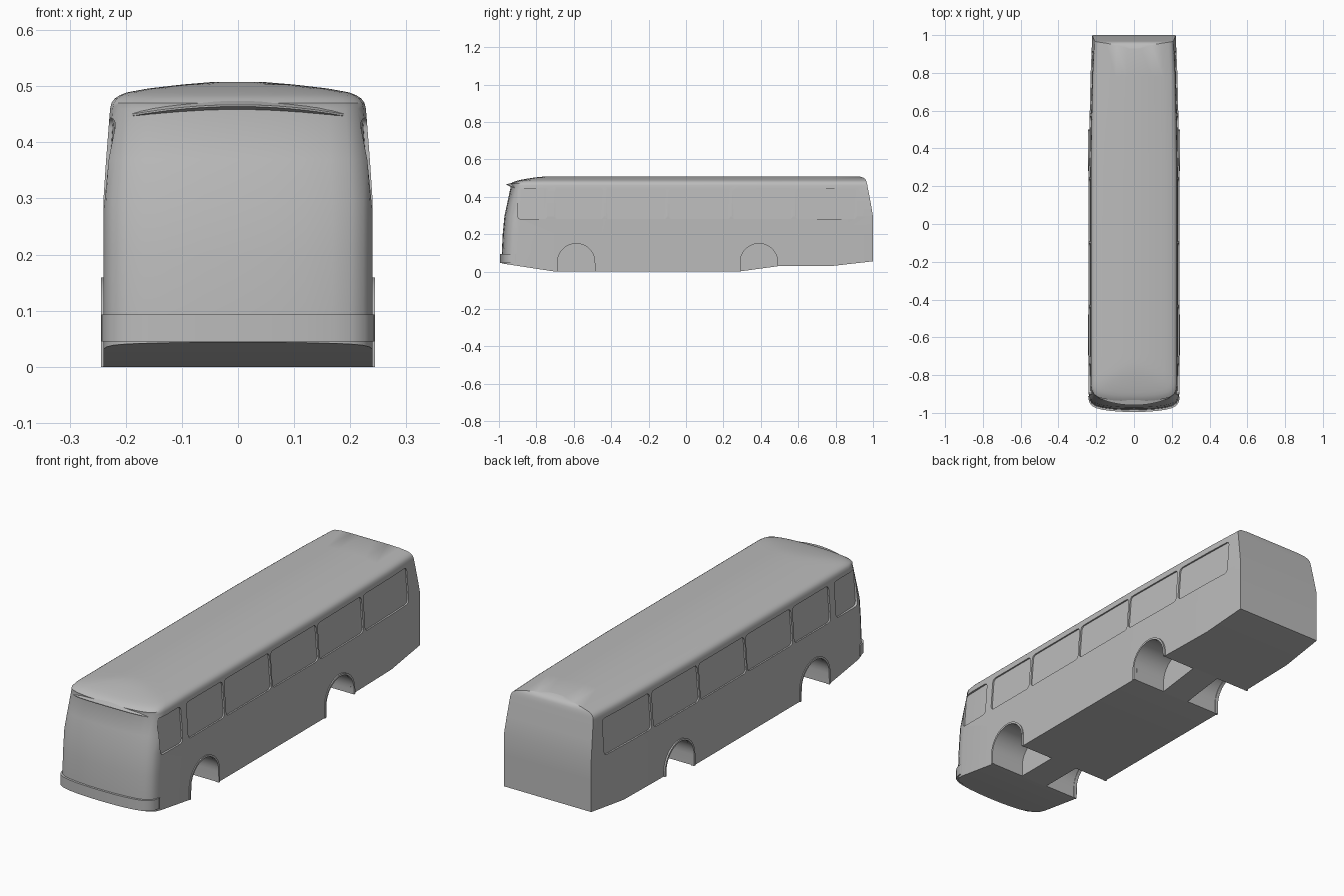
import bpy, bmesh, math
from mathutils import Vector

cube = bpy.data.objects.get("Cube")
if cube:
    bpy.data.objects.remove(cube, do_unlink=True)

grey = bpy.data.materials.new("body_grey")
grey.use_nodes = True
grey.diffuse_color = (0.5, 0.5, 0.5, 1)
grey.node_tree.nodes["Principled BSDF"].inputs["Base Color"].default_value = (0.5, 0.5, 0.5, 1)


def interp(table, t):
    """Piecewise linear lookup in a list of (key, value) pairs."""
    if t <= table[0][0]:
        return table[0][1]
    for (a, va), (b, vb) in zip(table, table[1:]):
        if t <= b:
            return va + (vb - va) * (t - a) / (b - a)
    return table[-1][1]


def finish(name, bm):
    bmesh.ops.recalc_face_normals(bm, faces=bm.faces)
    mesh = bpy.data.meshes.new(name)
    bm.to_mesh(mesh)
    bm.free()
    obj = bpy.data.objects.new(name, mesh)
    bpy.context.collection.objects.link(obj)
    mesh.materials.append(grey)
    return obj


def select(obj):
    bpy.ops.object.select_all(action='DESELECT')
    obj.select_set(True)
    bpy.context.view_layer.objects.active = obj


def smooth(obj):
    select(obj)
    bpy.ops.object.shade_smooth_by_angle(angle=math.radians(32))


def prism(name, low, high):
    """Solid between two matching loops of 3D points."""
    bm = bmesh.new()
    a = [bm.verts.new(p) for p in low]
    b = [bm.verts.new(p) for p in high]
    n = len(a)
    bm.faces.new(a)
    bm.faces.new(b)
    for i in range(n):
        j = (i + 1) % n
        bm.faces.new((a[i], a[j], b[j], b[i]))
    bmesh.ops.triangulate(bm, faces=[f for f in bm.faces if len(f.verts) > 4])
    return finish(name, bm)


# Body shape: each layer is height, half width, front y, back y
LAYERS = [(0.0, .24, -.985, 1), (.1, .24, -.985, 1), (.2, .24, -.98, 1),
          (.295, .24, -.971, 1), (.37, .235, -.955, .987), (.46, .228, -.936, .97),
          (.47, .2255, -.938, .968), (.478, .22, -.926, .966), (.484, .211, -.91, .964),
          (.489, .198, -.892, .962), (.496, .16, -.855, .957), (.503, .1, -.81, .947),
          (.508, .04, -.76, .93)]
NOSE = [(0, 0), (.25, .001), (.5, .005), (.7, .012), (.84, .021), (.93, .035),
        (.98, .055), (1, .085)]
SIDE_Y = [-.7, -.45, 0, .28, .5, .78]
TAPER = [(-.92, .96), (-.89, .98), (-.85, 1), (.28, 1), (.5, .985), (.78, .96), (1, .92)]
BOTTOM = [(-1, .046), (-.7, 0), (.28, 0), (.5, .03), (.78, .03), (1, .055)]
WIDTH = [(z, w) for z, w, f, b in LAYERS]
FACE = [(z, f) for z, w, f, b in LAYERS]


def half_outline(w, front, back):
    pts = [(w * x, front + dy) for x, dy in NOSE]
    for y in SIDE_Y:
        y = max(y, front + .1)
        pts.append((w * interp(TAPER, y), y))
    rear = w * TAPER[-1][1]
    return pts + [(rear, back), (rear / 2, back), (0, back)]


def build_body():
    bm = bmesh.new()
    rings = []
    for k, (z, w, front, back) in enumerate(LAYERS):
        half = half_outline(w, front, back)
        loop = half + [(-x, y) for x, y in half[-2:0:-1]]
        rings.append([bm.verts.new((x, y, z if k else interp(BOTTOM, y))) for x, y in loop])
    n = len(rings[0])
    for lo, hi in zip(rings, rings[1:]):
        for i in range(n):
            j = (i + 1) % n
            bm.faces.new((lo[i], lo[j], hi[j], hi[i]))
    # Floor and roof cap, filled across from side to side
    for ring in (rings[0], rings[-1]):
        for i in range(n // 2):
            quad = [ring[i], ring[i + 1], ring[n - i - 1], ring[(n - i) % n]]
            bm.faces.new(list(dict.fromkeys(quad)))
    return finish("bus_body", bm)


def arch(cy, r, foot_front, foot_back, steps=20):
    """Wheel arch outline in y and z."""
    pts = [(cy - r, foot_front)]
    for i in range(steps + 1):
        a = math.pi * i / steps
        pts.append((cy - r * math.cos(a), .05 + r * math.sin(a)))
    return pts + [(cy + r, foot_back)]


def rounded_window(y0, y1, z0, z1, r=.018):
    pts = []
    corners = [(y1 - r, z1 - r), (y0 + r, z1 - r), (y0 + r, z0 + r), (y1 - r, z0 + r)]
    for q, (cy, cz) in enumerate(corners):
        for i in range(5):
            a = math.pi / 2 * (q + i / 4)
            pts.append((cy + r * math.cos(a), cz + r * math.sin(a)))
    return pts


body = build_body()
cutters = []
WHEELS = {"front": -.587, "rear": .39}
WINDOWS = [(-.9, -.742), (-.702, -.44), (-.428, -.102), (-.093, .237), (.247, .57), (.584, .912)]

for side, s in (("left", 1), ("right", -1)):
    # Wheel wells and the thin lips around them
    for end, cy in WHEELS.items():
        cut = arch(cy, .102, -.1, -.1)
        cutters.append(prism("well_cutter", [(s * .07, y, z) for y, z in cut],
                             [(s * .3, y, z) for y, z in cut]))
        feet = [interp(BOTTOM, cy - .109), interp(BOTTOM, cy + .109)]
        lip = arch(cy, .109, *feet) + arch(cy, .1, *feet)[::-1]
        smooth(prism(f"{end}_{side}_wheel_lip", [(s * .228, y, z) for y, z in lip],
                     [(s * .244, y, z) for y, z in lip]))
    # Recessed side windows that follow the lean of the wall
    for y0, y1 in WINDOWS:
        loop = rounded_window(y0, y1, .28, .443)
        inner = [(s * (interp(WIDTH, z) * interp(TAPER, y) - .007), y, z) for y, z in loop]
        cutters.append(prism("window_cutter", inner, [(s * .3, y, z) for y, z in loop]))

for cutter in cutters:
    cutter.hide_render = True
    mod = body.modifiers.new("cut", 'BOOLEAN')
    mod.operation = 'DIFFERENCE'
    mod.solver = 'EXACT'
    mod.object = cutter
    select(body)
    bpy.ops.object.modifier_apply(modifier=mod.name)
    bpy.data.objects.remove(cutter, do_unlink=True)
smooth(body)

# Front bumper wrapping round the corners
outer = [(.243 * x, -.995 + dy) for x, dy in NOSE] + [(.243, -.92 + .005)]
outer = [(-x, y) for x, y in outer[:0:-1]] + outer
inner = [(x * .93, y + .03 * (abs(x) < .23)) for x, y in outer]
band = outer + inner[::-1]
smooth(prism("front_bumper", [(x, y, .045) for x, y in band], [(x, y, .093) for x, y in band]))

# Thin crescent visor above the front face
bm = bmesh.new()
rows = []
for i in range(17):
    t = i / 8 - 1
    x, z = .19 * t, .464 - .017 * t * t
    face = interp(FACE, .455) + interp(NOSE, abs(x) / .228)
    tip = .02 * (1 - t * t) + .002
    rows.append([bm.verts.new(p) for p in ((x, face + .02, z + .014), (x, face - tip, z + .003),
                                           (x, face - tip, z), (x, face + .02, z - .01))])
for a, b in zip(rows, rows[1:]):
    for k in range(4):
        m = (k + 1) % 4
        bm.faces.new((a[k], a[m], b[m], b[k]))
bm.faces.new(rows[0])
bm.faces.new(rows[-1])
smooth(finish("front_visor", bm))
